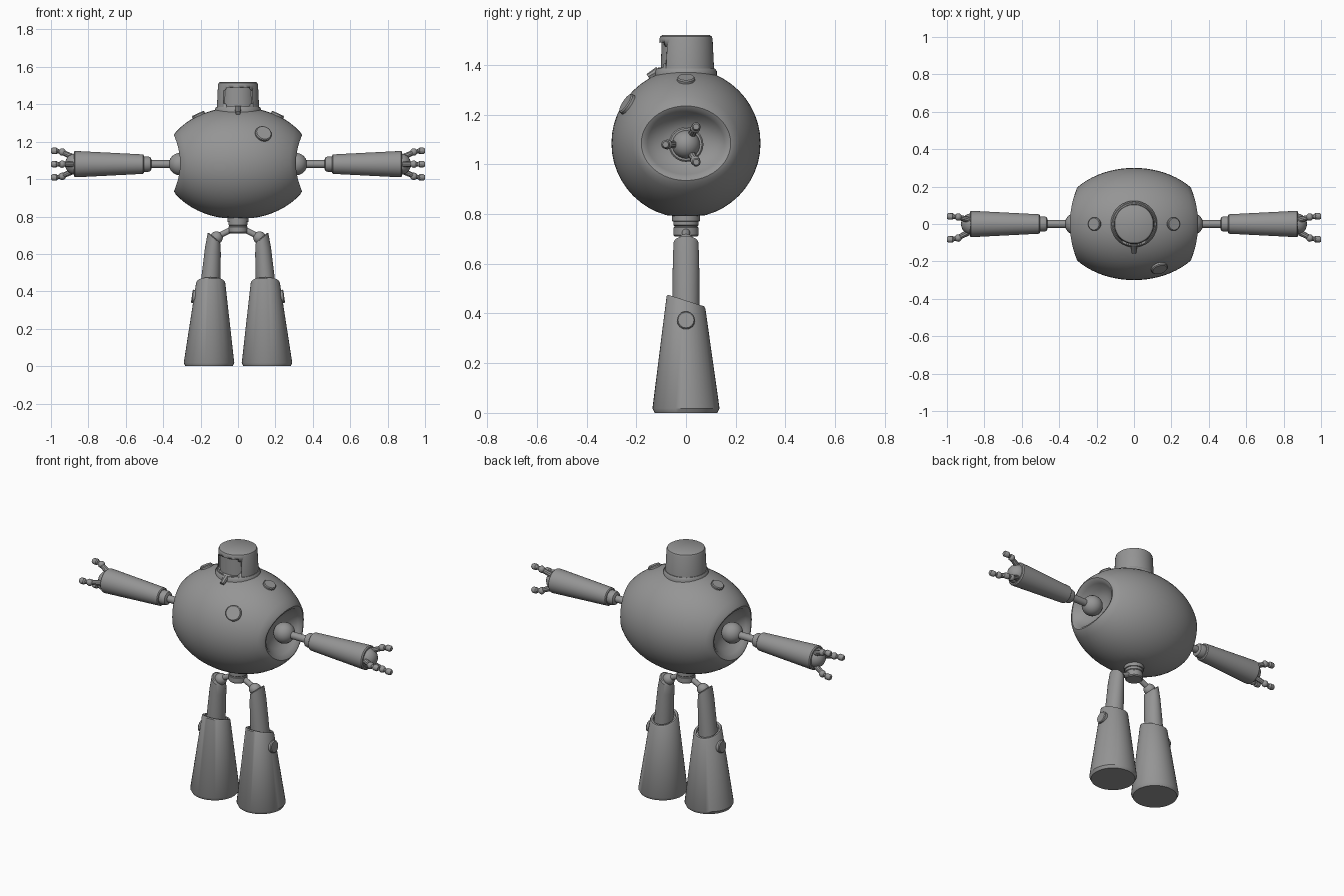
import bpy, bmesh
from math import pi, sin, cos, sqrt, radians
from mathutils import Vector

cube = bpy.data.objects.get("Cube")
if cube:
    bpy.data.objects.remove(cube, do_unlink=True)

GREY = (0.3, 0.3, 0.3, 1)
grey = bpy.data.materials.new("plain grey")
grey.use_nodes = True
grey.diffuse_color = GREY
grey.node_tree.nodes["Principled BSDF"].inputs["Base Color"].default_value = GREY


def finish(name, bm, angle=35):
    bmesh.ops.recalc_face_normals(bm, faces=bm.faces)
    mesh = bpy.data.meshes.new(name)
    bm.to_mesh(mesh)
    bm.free()
    obj = bpy.data.objects.new(name, mesh)
    bpy.context.collection.objects.link(obj)
    mesh.materials.append(grey)
    bpy.ops.object.select_all(action='DESELECT')
    obj.select_set(True)
    bpy.context.view_layer.objects.active = obj
    bpy.ops.object.shade_smooth_by_angle(angle=radians(angle))
    return obj


def loft(name, rings, angle=35):
    """Skin a list of point rings and close both ends."""
    bm = bmesh.new()
    loops = [[bm.verts.new(p) for p in ring] for ring in rings]
    n = len(loops[0])
    for a, b in zip(loops, loops[1:]):
        for i in range(n):
            j = (i + 1) % n
            bm.faces.new((a[i], a[j], b[j], b[i]))
    bm.faces.new(loops[0])
    bm.faces.new(loops[-1])
    return finish(name, bm, angle)


def turn(name, origin, axis, stations, n=32):
    """Revolve (distance, radius) stations about an axis."""
    q = Vector(axis).to_track_quat('Z', 'Y')
    rings = [[Vector(origin) + q @ Vector((r * cos(2 * pi * i / n), r * sin(2 * pi * i / n), d))
              for i in range(n)] for d, r in stations]
    return loft(name, rings)


def rod(name, a, b, ra, rb, n=16):
    axis = Vector(b) - Vector(a)
    return turn(name, a, axis, [(0, ra), (axis.length, rb)], n)


def ball(name, centre, r, n=24):
    bm = bmesh.new()
    bmesh.ops.create_uvsphere(bm, u_segments=n, v_segments=n // 2, radius=r)
    bmesh.ops.translate(bm, verts=bm.verts, vec=Vector(centre))
    return finish(name, bm)


def disc(name, centre, axis, r, h):
    return turn(name, centre, axis, [(-h, r), (h * 0.6, r), (h, r * 0.88)], 24)


# Body: wide ellipsoid with a flat underside and a dished socket on each side
MID, RX, R = 1.085, 0.40, 0.30


def surface_x(y, z):
    return RX * sqrt(max(0, 1 - (y * y + z * z) / R ** 2))


def body_ring(s, ay, az, sink=None):
    ring = []
    for i in range(48):
        c, d = cos(2 * pi * i / 48), sin(2 * pi * i / 48)
        x = surface_x(ay * c, az * d)
        if sink is not None:
            rim = surface_x(0.195 * c, 0.165 * d)
            x = rim + (0.25 - rim) * sink
        ring.append((s * x, ay * c, MID + max(az * d, -0.293)))
    return ring


def half_body(s):
    steps = [(i / 10) ** 2 for i in range(11)]
    rings = [body_ring(s, R - 0.105 * t, R - 0.135 * t) for t in steps]
    for ay, az, k in ((0.18, 0.15, -0.1), (0.165, 0.135, 0), (0.155, 0.125, 0.2),
                      (0.125, 0.10, 0.6), (0.08, 0.07, 0.9), (0.02, 0.02, 1)):
        rings.append(body_ring(s, ay, az, k))
    return rings


loft("body", half_body(-1)[::-1] + half_body(1)[1:])


def on_body(x, y):
    z = R * sqrt(1 - (x / RX) ** 2 - (y / R) ** 2)
    return (x, y, MID + z), (x / RX ** 2, y / R ** 2, z / R ** 2)


for label, x, y, r in (("front_button", 0.135, -0.235, 0.045),
                       ("left_top_button", 0.21, 0, 0.036), ("right_top_button", -0.21, 0, 0.036)):
    place, normal = on_body(x, y)
    disc(label, place, normal, r, 0.012)

# Head: short cap with a shallow window recessed into the front
head = turn("head", (0, 0, 0), (0, 0, 1),
            [(1.34, 0.115), (1.505, 0.107), (1.515, 0.103), (1.52, 0.095)], 48)
bm = bmesh.new()
bmesh.ops.create_cube(bm, size=1)
for v in bm.verts:
    v.co = (v.co.x * 0.155, v.co.y * 0.1 - 0.12, v.co.z * 0.1 + 1.44)
bmesh.ops.bevel(bm, geom=[e for e in bm.edges if abs(e.verts[0].co.y - e.verts[1].co.y) > 0.05],
                offset=0.015, segments=3, affect='EDGES')
cutter = finish("window_cutter", bm)
cutter.hide_render = True
cut = head.modifiers.new("window", 'BOOLEAN')
cut.object = cutter
cut.solver = 'EXACT'
bpy.context.view_layer.objects.active = head
bpy.ops.object.modifier_apply(modifier=cut.name)
bpy.data.objects.remove(cutter, do_unlink=True)
turn("window_pane", (0, 0, 0), (0, 0, 1), [(1.36, 0.102), (1.50, 0.098)], 48)
turn("head_collar", (0, 0, 0), (0, 0, 1),
     [(1.35, 0.124), (1.375, 0.124), (1.385, 0.117)], 48)
rod("latch", (0, -0.11, 1.378), (0, -0.152, 1.352), 0.017, 0.013, 8)

# Waist: ribbed stub under the body
turn("waist", (0, 0, 0), (0, 0, 1),
     [(0.71, 0.045), (0.716, 0.051), (0.745, 0.051), (0.748, 0.047), (0.752, 0.047),
      (0.755, 0.051), (0.77, 0.051), (0.772, 0.056), (0.80, 0.056)])

for side, s in (("left", 1), ("right", -1)):
    # Arm
    out = (s, 0, 0)
    hub = Vector((0, 0, MID - 0.005))
    ball(side + "_shoulder", hub + Vector((s * 0.31, 0, 0)), 0.06)
    rod(side + "_upper_arm", hub + Vector((s * 0.33, 0, 0)), hub + Vector((s * 0.48, 0, 0)), 0.021, 0.021)
    turn(side + "_elbow", hub, out, [(0.462, 0.025), (0.468, 0.037), (0.48, 0.041), (0.51, 0.041)])
    turn(side + "_forearm", hub, out, [(0.503, 0.046), (0.508, 0.052), (0.86, 0.07),
                                       (0.872, 0.07), (0.878, 0.064)])
    ball(side + "_wrist", hub + Vector((s * 0.868, 0, 0)), 0.057)
    for k, turned in enumerate((180, 60, -60)):
        def at(x, r):
            a = radians(turned)
            return hub + Vector((s * x, r * cos(a), r * sin(a)))
        name = f"{side}_finger_{k + 1}"
        rod(name + "_base", at(0.885, 0.045), at(0.94, 0.073), 0.016, 0.014, 10)
        ball(name + "_knuckle", at(0.94, 0.075), 0.02, 12)
        rod(name + "_link", at(0.94, 0.075), at(0.975, 0.082), 0.012, 0.012, 10)
        turn(name + "_tip", at(0.963, 0.082), out, [(0, 0.012), (0.008, 0.018), (0.028, 0.018), (0.037, 0.012)], 10)

    # Leg
    rod(side + "_hip", (s * 0.02, 0, 0.738), (s * 0.12, 0, 0.688), 0.016, 0.016)
    ball(side + "_hip_joint", (s * 0.115, 0, 0.687), 0.034)
    rings = []
    for z, x, rx, ry, slope in ((0.41, 0.15, 0.052, 0.054, 0), (0.50, 0.143, 0.05, 0.054, 0),
                                (0.62, 0.134, 0.042, 0.053, 0.4), (0.683, 0.128, 0.034, 0.05, 0.85),
                                (0.688, 0.127, 0.028, 0.044, 0.85)):
        rings.append([(s * (x + rx * cos(a)), ry * sin(a), z + slope * rx * cos(a))
                      for a in [2 * pi * i / 32 for i in range(32)]])
    loft(side + "_upper_leg", rings)
    rings = []
    for z, x, r, slope in ((0, 0.155, 0.126, 0), (0.018, 0.155, 0.135, 0), (0.445, 0.146, 0.078, -0.32),
                           (0.452, 0.146, 0.073, -0.32), (0.45, 0.146, 0.062, -0.32), (0.435, 0.146, 0.06, -0.32)):
        rings.append([(s * (x + r * cos(a)), r * sin(a), z + slope * r * sin(a))
                      for a in [2 * pi * i / 40 for i in range(40)]])
    loft(side + "_lower_leg", rings)
    disc(side + "_leg_button", (s * 0.234, 0, 0.372), (s, 0, 0.13), 0.036, 0.013)
